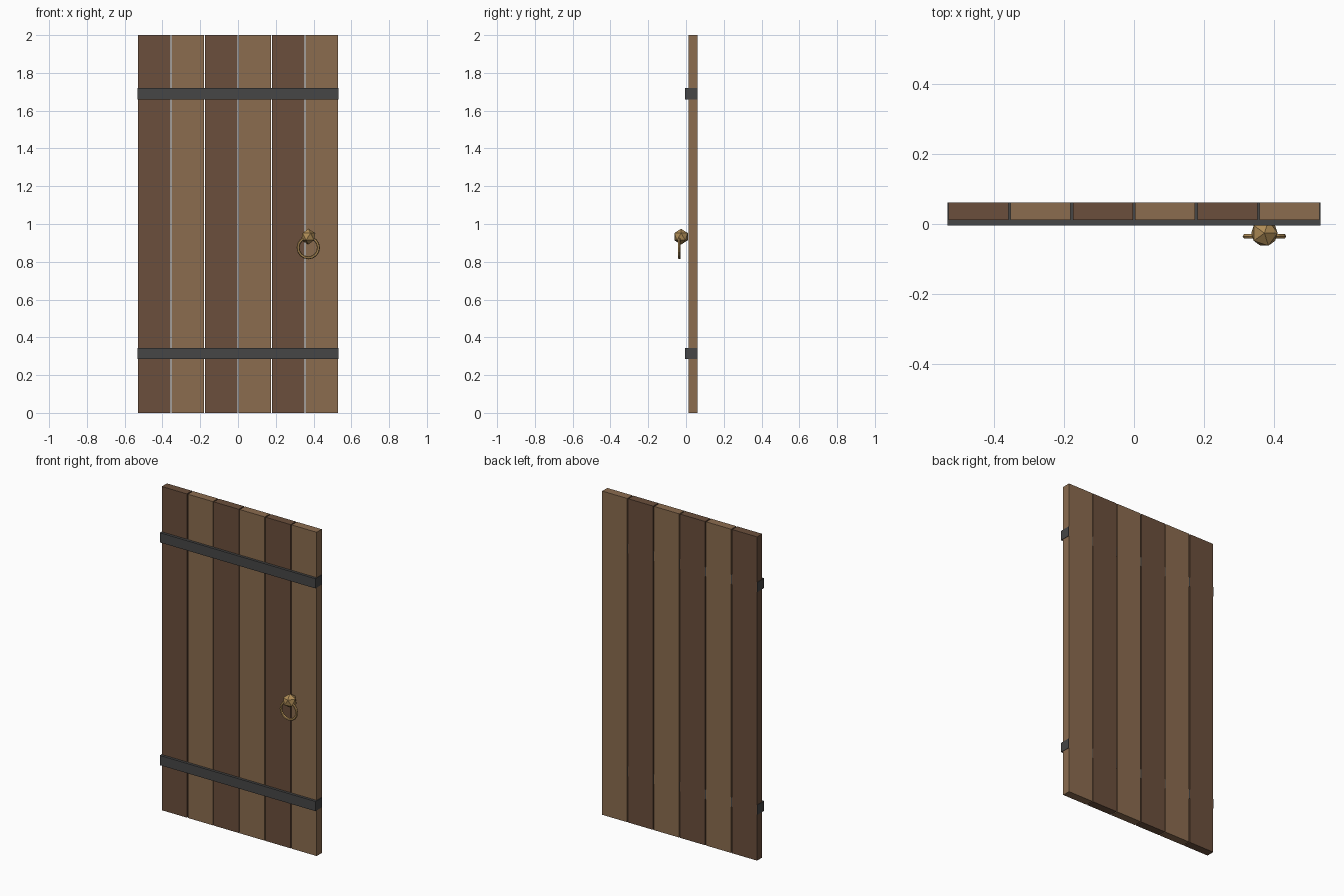
import bpy
import math

cube = bpy.data.objects.get("Cube")
if cube:
    bpy.data.objects.remove(cube, do_unlink=True)


def make_material(name, r, g, b):
    """Material from 8-bit colour, stored as linear values."""
    colour = [((c / 255 + 0.055) / 1.055) ** 2.4 for c in (r, g, b)] + [1]
    mat = bpy.data.materials.new(name)
    mat.use_nodes = True
    mat.diffuse_color = colour
    bsdf = mat.node_tree.nodes["Principled BSDF"]
    bsdf.inputs["Base Color"].default_value = colour
    bsdf.inputs["Roughness"].default_value = 0.8
    return mat


dark_wood = make_material("dark wood", 107, 79, 60)
light_wood = make_material("light wood", 139, 108, 79)
iron = make_material("dark iron", 70, 70, 70)
brass = make_material("aged brass", 176, 141, 87)


def finish(name, mat):
    obj = bpy.context.object
    obj.name = name
    obj.data.materials.append(mat)
    return obj


def box(name, mat, x, y, z):
    """Box from (low, high) ranges on each axis."""
    ranges = (x, y, z)
    bpy.ops.mesh.primitive_cube_add(size=1, location=[(a + b) / 2 for a, b in ranges])
    obj = finish(name, mat)
    obj.scale = [b - a for a, b in ranges]
    bpy.ops.object.transform_apply(location=False, rotation=False, scale=True)
    return obj


# Vertical planks in alternating wood tones
PLANKS, PITCH, WIDTH = 6, 0.1775, 0.171
for i in range(PLANKS):
    centre = (i - (PLANKS - 1) / 2) * PITCH
    box(f"plank_{i + 1}", light_wood if i % 2 else dark_wood,
        (centre - WIDTH / 2, centre + WIDTH / 2), (0.012, 0.062), (0, 2))

# Iron straps, reaching through the gaps almost to the back
for name, z in (("lower_strap", 0.314), ("upper_strap", 1.69)):
    box(name, iron, (-0.532, 0.532), (-0.004, 0.061), (z - 0.03, z + 0.03))

# Faceted knob
bpy.ops.mesh.primitive_ico_sphere_add(subdivisions=1, radius=0.042,
                                      location=(0.372, -0.026, 0.933))
finish("handle_knob", brass)

# Ring hanging from the knob
bpy.ops.mesh.primitive_torus_add(major_segments=16, minor_segments=6,
                                 major_radius=0.054, minor_radius=0.008,
                                 location=(0.372, -0.035, 0.875),
                                 rotation=(math.pi / 2, 0, 0))
finish("handle_ring", brass)
